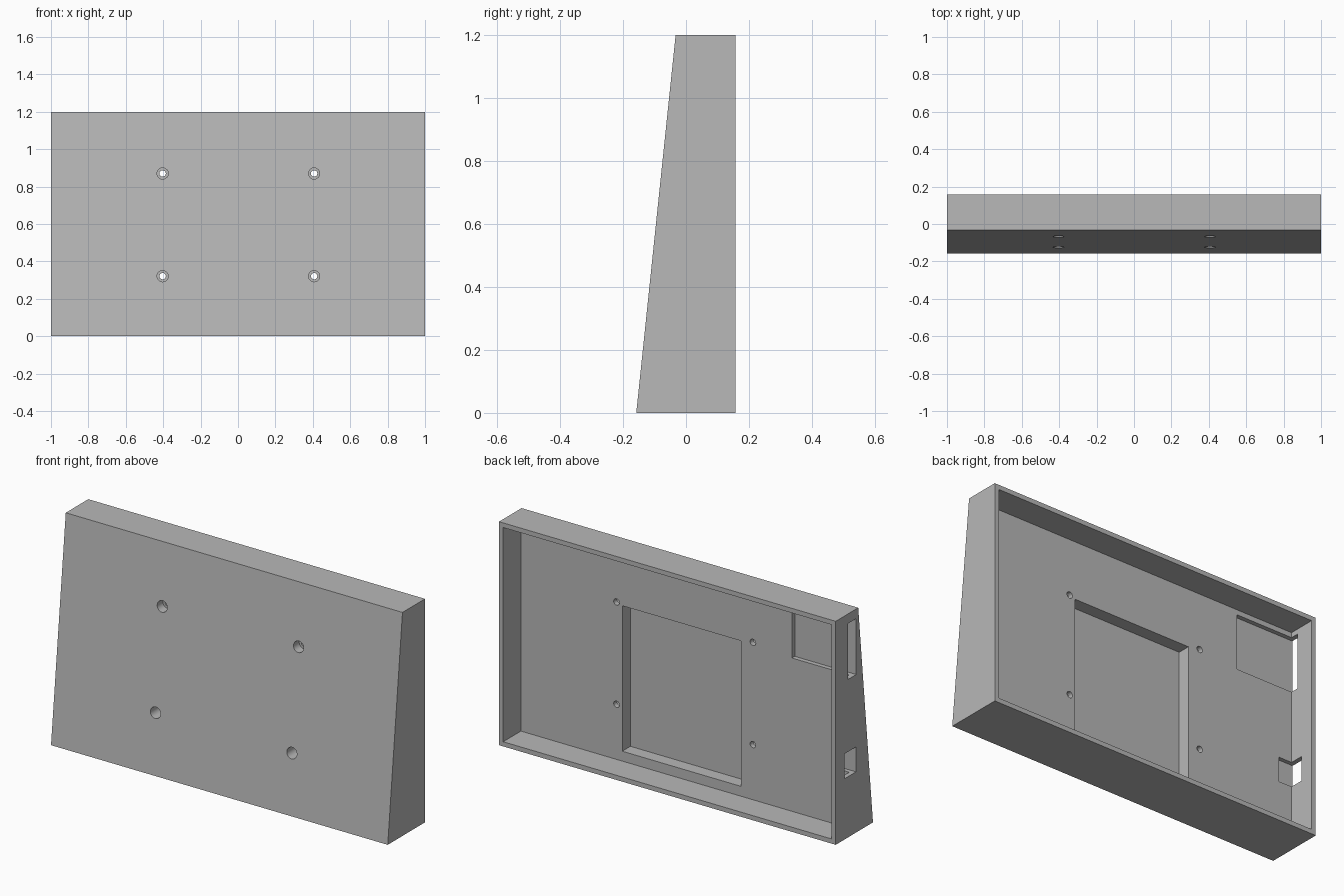
import bpy
import bmesh
from math import radians
from mathutils import Matrix, Vector

if "Cube" in bpy.data.objects:
    bpy.data.objects.remove(bpy.data.objects["Cube"])

grey = bpy.data.materials.new("plain grey")
grey.use_nodes = True
colour = (0.48, 0.48, 0.48, 1)
grey.diffuse_color = colour
grey.node_tree.nodes["Principled BSDF"].inputs["Base Color"].default_value = colour

HEIGHT = 1.2
BACK = 0.158      # open rear rim
FLOOR = 0.008     # inner face of the front panel
WALL = 0.025


def make_object(name, bm):
    bmesh.ops.recalc_face_normals(bm, faces=bm.faces)
    mesh = bpy.data.meshes.new(name)
    bm.to_mesh(mesh)
    bm.free()
    mesh.materials.append(grey)
    obj = bpy.data.objects.new(name, mesh)
    bpy.context.collection.objects.link(obj)
    return obj


def box(name, x, y, z):
    """Box from (min, max) ranges."""
    bm = bmesh.new()
    size = [r[1] - r[0] for r in (x, y, z)]
    centre = Vector([(r[0] + r[1]) / 2 for r in (x, y, z)])
    bmesh.ops.create_cube(bm, size=1, matrix=Matrix.Translation(centre) @ Matrix.Diagonal((*size, 1)))
    return make_object(name, bm)


def bore(name, x, z, radius, y0, y1):
    """Round cutter running front to back."""
    bm = bmesh.new()
    place = Matrix.Translation((x, (y0 + y1) / 2, z)) @ Matrix.Rotation(radians(90), 4, "X")
    bmesh.ops.create_cone(bm, cap_ends=True, segments=32, radius1=radius, radius2=radius,
                          depth=y1 - y0, matrix=place)
    return make_object(name, bm)


def cut(target, cutter):
    """Subtract the cutter for good, then discard it."""
    cutter.hide_render = True
    mod = target.modifiers.new("cut", "BOOLEAN")
    mod.operation = "DIFFERENCE"
    mod.solver = "EXACT"
    mod.object = cutter
    graph = bpy.context.evaluated_depsgraph_get()
    mesh = bpy.data.meshes.new_from_object(target.evaluated_get(graph))
    target.modifiers.clear()
    target.data = mesh
    bpy.data.objects.remove(cutter)


# Wedge-shaped housing: side profile swept across the width
bm = bmesh.new()
profile = [(-BACK, 0), (BACK, 0), (BACK, HEIGHT), (-0.033, HEIGHT)]
face = bm.faces.new([bm.verts.new((-1, y, z)) for y, z in profile])
swept = bmesh.ops.extrude_face_region(bm, geom=[face])["geom"]
bmesh.ops.translate(bm, vec=(2, 0, 0), verts=[v for v in swept if isinstance(v, bmesh.types.BMVert)])
housing = make_object("housing", bm)

# Main rear cavity and recess in the panel
cut(housing, box("cavity_cutter", (WALL - 1, 1 - WALL), (FLOOR, 0.3), (WALL, HEIGHT - WALL)))
cut(housing, box("recess_cutter", (-0.333, 0.373), (-0.061, 0.1), (0.078, 0.859)))

# Side openings with their shallow pockets
cut(housing, box("upper_port_cutter", (-1.1, -0.635), (-0.016, 0.053), (0.848, 1.148)))
cut(housing, box("lower_port_cutter", (-1.1, -0.897), (-0.014, 0.083), (0.326, 0.46)))

# Counterbored screw holes
for x in (-0.403, 0.407):
    for z in (0.321, 0.87):
        cut(housing, bore("screw_hole_cutter", x, z, 0.017, -0.3, 0.1))
        cut(housing, bore("screw_head_cutter", x, z, 0.03, -0.3, -0.02))

# Smooth hole walls, crisp edges elsewhere
bpy.ops.object.select_all(action="DESELECT")
housing.select_set(True)
bpy.context.view_layer.objects.active = housing
bpy.ops.object.shade_smooth_by_angle(angle=radians(30))
